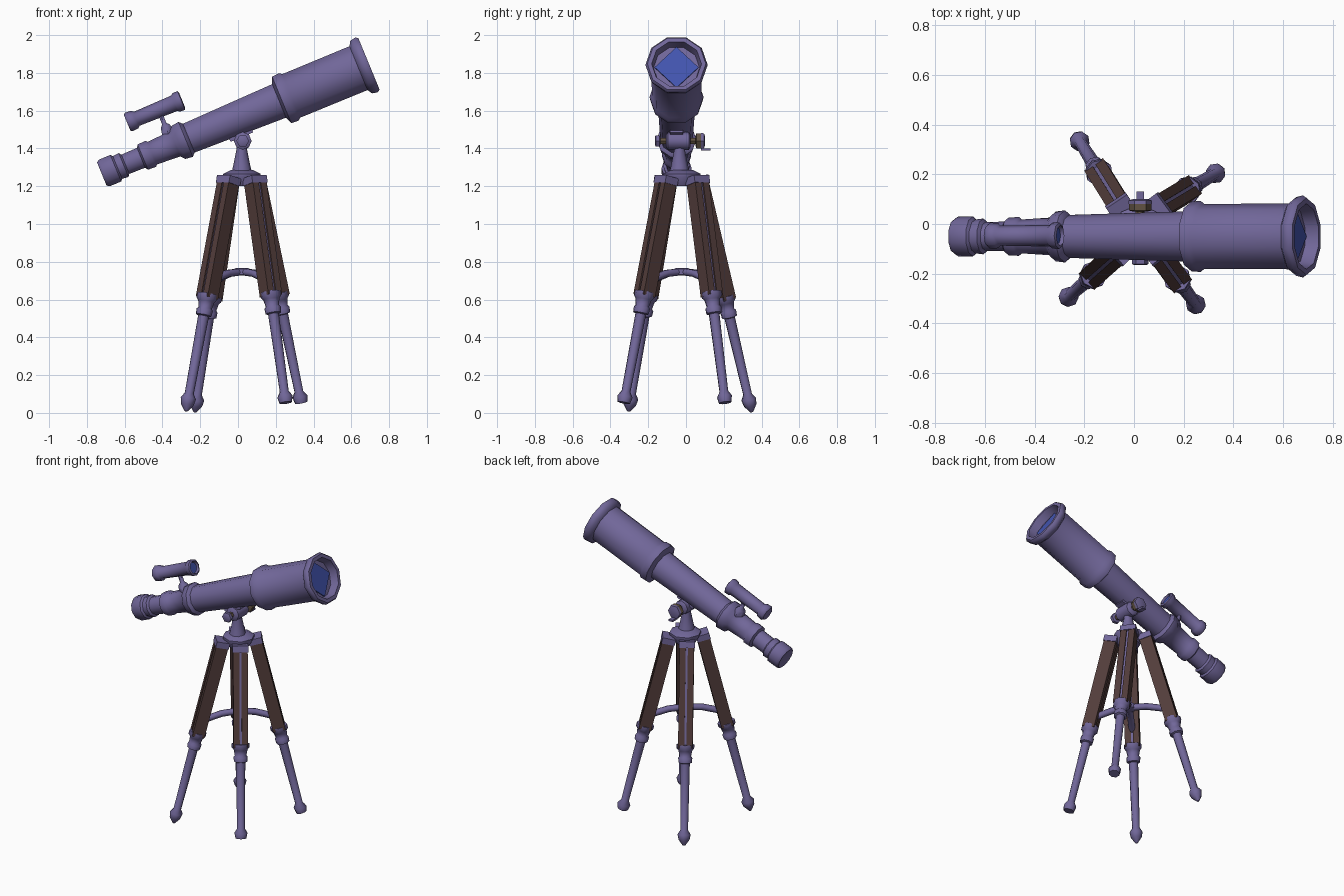
import bpy, bmesh, math
from mathutils import Vector, Matrix

if "Cube" in bpy.data.objects:
    bpy.data.objects.remove(bpy.data.objects["Cube"])


def material(name, rgb):
    m = bpy.data.materials.new(name)
    m.diffuse_color = (*rgb, 1)
    m.use_nodes = True
    m.node_tree.nodes["Principled BSDF"].inputs["Base Color"].default_value = m.diffuse_color
    return m


METAL = material("purple metal", (0.165, 0.135, 0.32))
WOOD = material("dark wood", (0.085, 0.046, 0.043))
GLASS = material("blue glass", (0.055, 0.09, 0.43))
BRASS = material("dull brass", (0.12, 0.085, 0.055))


def finish(name, bm, mat, matrix, smooth=True):
    bmesh.ops.recalc_face_normals(bm, faces=bm.faces)
    me = bpy.data.meshes.new(name)
    bm.to_mesh(me)
    bm.free()
    me.materials.append(mat)
    ob = bpy.data.objects.new(name, me)
    bpy.context.collection.objects.link(ob)
    ob.matrix_world = matrix
    if smooth:
        bpy.ops.object.select_all(action='DESELECT')
        ob.select_set(True)
        bpy.context.view_layer.objects.active = ob
        bpy.ops.object.shade_smooth_by_angle(angle=math.radians(47))
    return ob


def lathe(name, profile, mat, origin, axis, sides=10):
    """Revolve (distance, radius) pairs around an axis through origin."""
    bm = bmesh.new()
    rings = []
    for t, r in profile:
        rings.append([bm.verts.new((r * math.cos(2 * math.pi * i / sides),
                                    r * math.sin(2 * math.pi * i / sides), t))
                      for i in range(sides)])
    for a, b in zip(rings, rings[1:]):
        for i in range(sides):
            j = (i + 1) % sides
            bm.faces.new((a[i], a[j], b[j], b[i]))
    bm.faces.new(rings[0])
    bm.faces.new(rings[-1])
    rot = Vector(axis).to_track_quat('Z', 'Y').to_matrix().to_4x4()
    return finish(name, bm, mat, Matrix.Translation(origin) @ rot)


def box(name, size, mat, matrix, offset=(0, 0, 0)):
    bm = bmesh.new()
    bmesh.ops.create_cube(bm, size=1)
    for v in bm.verts:
        v.co = Vector(v.co[i] * size[i] + offset[i] for i in range(3))
    return finish(name, bm, mat, matrix, False)


# Main optical tube, tilted upward to the right
TILT = math.radians(22.4)
AXIS = Vector((math.cos(TILT), 0, math.sin(TILT)))
UP = Vector((-math.sin(TILT), 0, math.cos(TILT)))
MID = Vector((0, -0.05, 1.562))

lathe("eyepiece", [(-0.775, 0.05), (-0.78, 0.07), (-0.765, 0.08), (-0.70, 0.08),
                   (-0.69, 0.068), (-0.655, 0.072), (-0.645, 0.058), (-0.54, 0.06)],
      METAL, MID, AXIS)
lathe("focuser", [(-0.555, 0.06), (-0.545, 0.076), (-0.50, 0.078), (-0.49, 0.068),
                  (-0.36, 0.076), (-0.34, 0.1), (-0.30, 0.105), (-0.28, 0.085)],
      METAL, MID, AXIS)
lathe("main_tube", [(-0.30, 0.086), (0.27, 0.102)], METAL, MID, AXIS)
lathe("front_tube", [(0.235, 0.1), (0.25, 0.14), (0.29, 0.143), (0.305, 0.131),
                     (0.69, 0.132), (0.705, 0.158), (0.735, 0.165), (0.75, 0.155),
                     (0.75, 0.132), (0.695, 0.122)], METAL, MID, AXIS)
lathe("main_lens", [(0.695, 0.116), (0.703, 0.116)], GLASS, MID, AXIS, 4)

# Finder scope on its stalk
FIND = Vector((-0.430, -0.047, 1.601))
lathe("finder_scope", [(-0.17, 0.03), (-0.17, 0.045), (-0.16, 0.053), (-0.125, 0.05),
                       (-0.115, 0.04), (0.10, 0.044), (0.11, 0.052), (0.14, 0.054),
                       (0.145, 0.042), (0.125, 0.038)], METAL, FIND, AXIS, 8)
lathe("finder_lens", [(0.125, 0.036), (0.131, 0.036)], GLASS, FIND, AXIS, 8)
lathe("finder_stalk", [(-0.14, 0.04), (-0.095, 0.03), (-0.08, 0.014), (-0.03, 0.014)],
      METAL, FIND + AXIS * 0.01, UP, 6)

# Hub and mount head
HUB = Vector((0.02, -0.022, 0))
lathe("tripod_hub", [(1.20, 0.07), (1.25, 0.1), (1.265, 0.1), (1.285, 0.06)],
      METAL, HUB, (0, 0, 1), 8)
lathe("mount_column", [(1.28, 0.052), (1.31, 0.045), (1.40, 0.027), (1.43, 0.027)],
      METAL, HUB + Vector((0, -0.012, 0)), (0, 0, 1), 8)
PIVOT = Vector((0.025, -0.04, 1.44))
lathe("pivot_barrel", [(-0.065, 0.032), (-0.055, 0.047), (0.055, 0.047), (0.065, 0.032)],
      METAL, PIVOT, (0, 1, 0), 8)
lathe("pivot_shaft", [(-0.11, 0.018), (0.11, 0.018)], BRASS, PIVOT, (0, 1, 0), 6)
lathe("left_knob", [(-0.125, 0.025), (-0.12, 0.034), (-0.1, 0.034), (-0.095, 0.02)],
      METAL, PIVOT, (0, 1, 0), 6)
lathe("right_knob_band", [(0.09, 0.03), (0.095, 0.046), (0.12, 0.046)],
      BRASS, PIVOT, (0, 1, 0), 6)
lathe("right_knob", [(0.12, 0.048), (0.135, 0.046), (0.14, 0.03)],
      METAL, PIVOT, (0, 1, 0), 6)
box("lock_lever", (0.03, 0.05, 0.012), METAL,
    Matrix.Translation(PIVOT + Vector((0, 0.145, -0.045))))
box("tube_saddle", (0.13, 0.07, 0.05), METAL,
    Matrix.Translation(MID - UP * 0.077 - AXIS * 0.02) @ Matrix.Rotation(-TILT, 4, 'Y'))

# Four legs: foot centre and whether the foot has a spike
FEET = [(-0.22, 0.335, 0.06, True), (0.33, 0.205, 0.075, False),
        (0.25, -0.325, 0.075, False), (-0.265, -0.295, 0.065, True)]
spread = []
for n, (x, y, z, spike) in enumerate(FEET, 1):
    foot = Vector((x, y, z))
    top = Vector((HUB.x + math.copysign(0.07, x), HUB.y + math.copysign(0.083, y), 1.23))
    d = (top - foot).normalized()
    length = (top - foot).length
    profile = [(-0.022, 0.034), (0.012, 0.041), (0.04, 0.024), (0.46, 0.029),
               (0.465, 0.042), (0.495, 0.044), (0.505, 0.036), (0.54, 0.043),
               (0.555, 0.055), (0.58, 0.055)]
    if spike:
        profile.insert(0, (-0.058, 0.008))
    lathe(f"lower_leg_{n}", profile, METAL, foot, d, 8)
    # Frame with z along the leg and x pointing outward
    tangent = d.cross(Vector((x - HUB.x, y - HUB.y, 0))).normalized()
    radial = tangent.cross(d)
    frame = Matrix((radial, tangent, d)).transposed().to_4x4()
    frame.translation = foot
    wood_len = length - 0.56
    for s in (-1, 1):
        box(f"wood_slat_{n}_{'a' if s < 0 else 'b'}", (0.078, 0.039, wood_len), WOOD,
            frame, (0, s * 0.026, 0.56 + wood_len / 2))
    box(f"leg_core_{n}", (0.06, 0.014, wood_len), METAL, frame, (0, 0, 0.56 + wood_len / 2))
    box(f"leg_cap_{n}", (0.084, 0.1, 0.04), METAL, frame, (0, 0, length))
    spread.append(foot + d * ((0.70 - z) / d.z))

# Arched spreader arms joining opposite legs
centre = Vector((HUB.x, HUB.y, 0.748))
for n in range(2):
    a, b = spread[n], spread[n + 2]
    pts = [a, a.lerp(centre, 0.55) + Vector((0, 0, 0.012)), centre,
           b.lerp(centre, 0.55) + Vector((0, 0, 0.012)), b]
    cu = bpy.data.curves.new("spreader_arm", 'CURVE')
    cu.dimensions = '3D'
    cu.bevel_depth = 0.021
    cu.bevel_resolution = 1
    sp = cu.splines.new('POLY')
    sp.points.add(len(pts) - 1)
    for p, co in zip(sp.points, pts):
        p.co = (*co, 1)
    cu.materials.append(METAL)
    ob = bpy.data.objects.new(f"spreader_arm_{n + 1}", cu)
    bpy.context.collection.objects.link(ob)
    bpy.ops.object.select_all(action='DESELECT')
    ob.select_set(True)
    bpy.context.view_layer.objects.active = ob
    bpy.ops.object.convert(target='MESH')
lathe("spreader_hub", [(-0.02, 0.03), (-0.015, 0.04), (0.015, 0.04), (0.02, 0.03)],
      METAL, centre, (0, 0, 1), 8)
